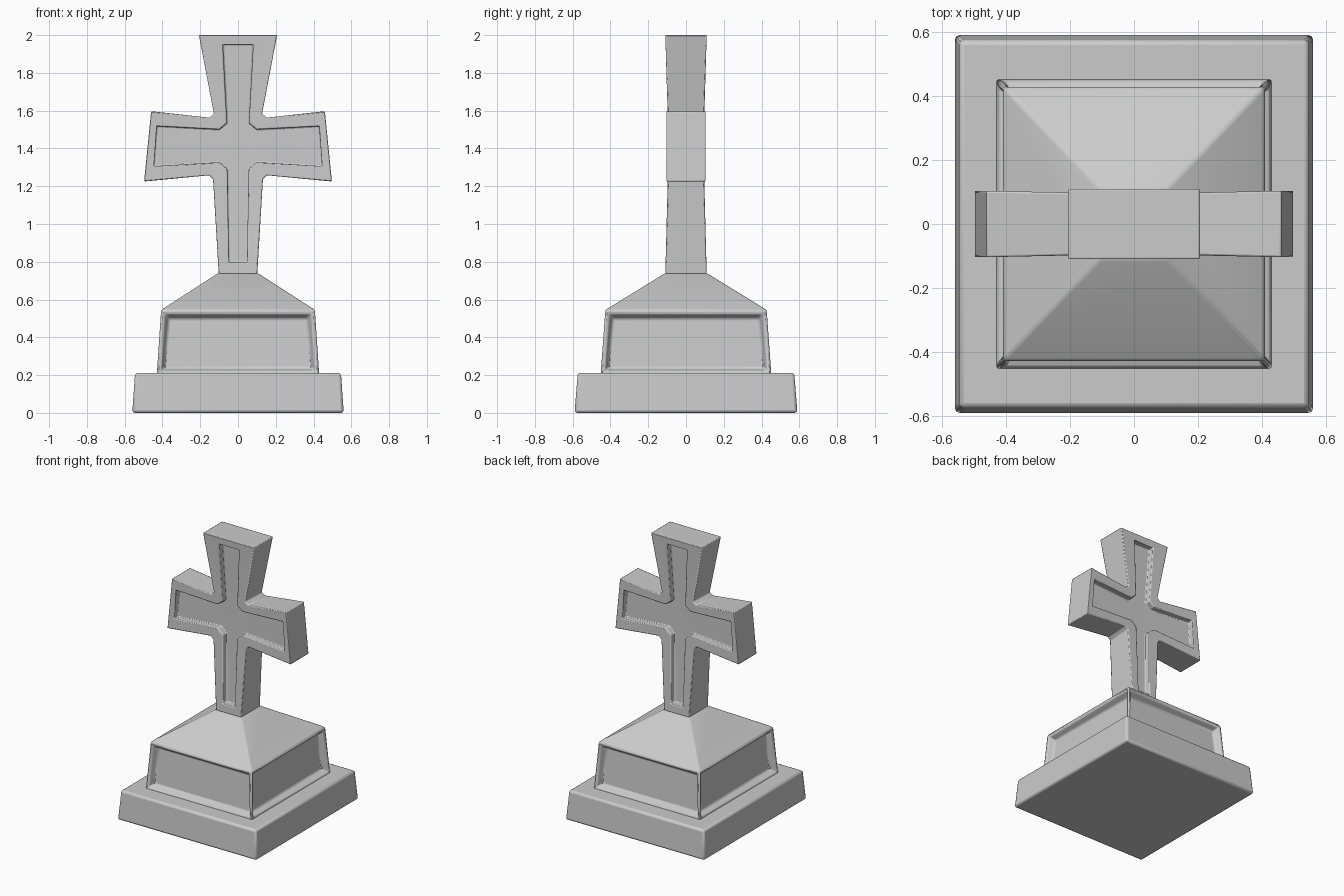
import bpy, bmesh

if "Cube" in bpy.data.objects:
    bpy.data.objects.remove(bpy.data.objects["Cube"])


def finish(name, bm, bevel, segments=2):
    bmesh.ops.recalc_face_normals(bm, faces=bm.faces[:])
    me = bpy.data.meshes.new(name)
    bm.to_mesh(me)
    bm.free()
    ob = bpy.data.objects.new(name, me)
    bpy.context.collection.objects.link(ob)
    mod = ob.modifiers.new("soft_edges", 'BEVEL')
    mod.width = bevel
    mod.segments = segments
    mod.limit_method = 'ANGLE'
    mod.angle_limit = 0.5
    bpy.ops.object.select_all(action='DESELECT')
    ob.select_set(True)
    bpy.context.view_layer.objects.active = ob
    bpy.ops.object.shade_smooth_by_angle(angle=0.6)
    return ob


def bridge(bm, a, b):
    n = len(a)
    return [bm.faces.new((a[i], a[(i + 1) % n], b[(i + 1) % n], b[i])) for i in range(n)]


def stacked(levels):
    """Rectangular rings (half x, half y, z) joined and capped; returns bmesh and side bands."""
    bm = bmesh.new()
    rings = [[bm.verts.new((sx * x, sy * y, z)) for sx, sy in ((-1, -1), (1, -1), (1, 1), (-1, 1))]
             for x, y, z in levels]
    bands = [bridge(bm, a, b) for a, b in zip(rings, rings[1:])]
    bm.faces.new(rings[0])
    bm.faces.new(rings[-1])
    bmesh.ops.recalc_face_normals(bm, faces=bm.faces[:])
    return bm, bands


# Bottom slab
bm, _ = stacked([(0.56, 0.59, 0), (0.545, 0.573, 0.212)])
finish("base_slab", bm, 0.015)

# Pedestal with sunken side panels and hipped top
bm, bands = stacked([(0.43, 0.452, 0.2), (0.407, 0.427, 0.545), (0.105, 0.11, 0.74)])
panels = bands[0]
bmesh.ops.inset_individual(bm, faces=panels, thickness=0.028)
bmesh.ops.inset_individual(bm, faces=panels, thickness=0.03, depth=-0.045)
finish("pedestal", bm, 0.01)

# Cross: right half outlines (x, z) from top to bottom, mirrored to the left
OUTER = [(0.207, 2.0), (0.127, 1.582), (0.153, 1.563), (0.46, 1.597),
         (0.497, 1.225), (0.153, 1.258), (0.132, 1.237), (0.102, 0.735)]
INNER = [(0.08, 1.95), (0.058, 1.534), (0.098, 1.5), (0.43, 1.518),
         (0.445, 1.306), (0.098, 1.327), (0.056, 1.29), (0.048, 0.797)]


def half_depth(x, z):
    # Thickness flares towards the ends of every arm
    return 0.09 + 0.009 * abs(x) / 0.49 + 0.016 * abs(z - 1.4) / 0.6


def ring(bm, half, side, sink=0):
    pts = half + [(-x, z) for x, z in reversed(half)]
    return [bm.verts.new((x, side * (half_depth(x, z) - sink), z)) for x, z in pts]


bm = bmesh.new()
outer = {}
for side in (-1, 1):
    outer[side] = ring(bm, OUTER, side)
    rim = ring(bm, INNER, side)
    floor = ring(bm, INNER, side, 0.045)
    bridge(bm, outer[side], rim)
    bridge(bm, rim, floor)
    # Recess floor: four arms and the crossing
    for ids in ((0, 1, 14, 15), (2, 3, 4, 5), (6, 7, 8, 9), (10, 11, 12, 13),
                (1, 2, 5, 6, 9, 10, 13, 14)):
        bm.faces.new([floor[i] for i in ids])
bridge(bm, outer[-1], outer[1])
finish("cross", bm, 0.006)
